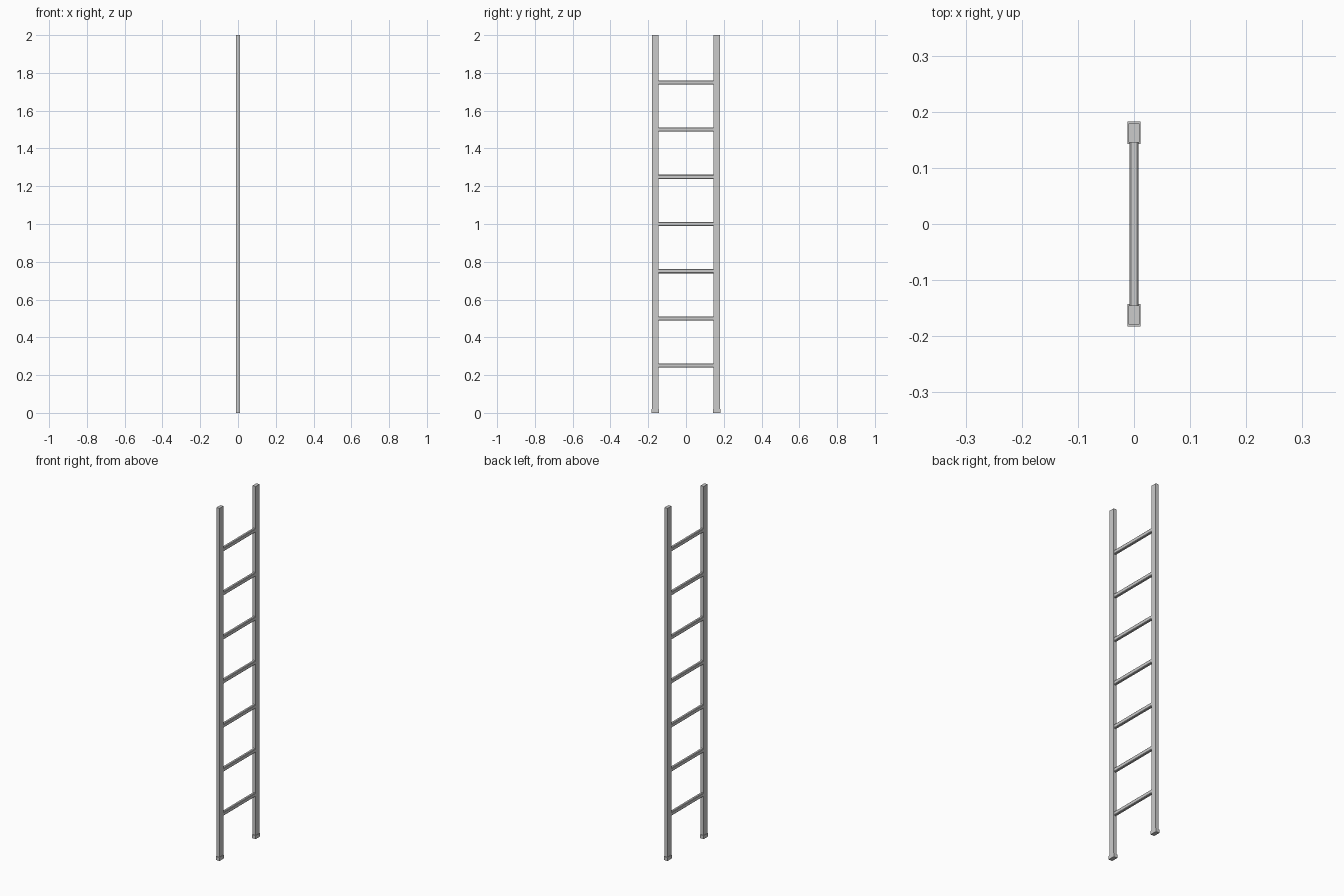
import bpy

if "Cube" in bpy.data.objects:
    bpy.data.objects.remove(bpy.data.objects["Cube"])

def box(name, size, loc, bevel=0.0):
    bpy.ops.mesh.primitive_cube_add(size=1, location=loc)
    o = bpy.context.object
    o.name = name
    o.scale = size
    bpy.ops.object.transform_apply(location=False, rotation=False, scale=True)
    if bevel:
        m = o.modifiers.new("bevel", 'BEVEL')
        m.width = bevel
        m.segments = 1
    return o

for side, label in ((-1, "left"), (1, "right")):
    # Upright rail
    box(label + "_rail", (0.019, 0.034, 1.99), (0, side * 0.1625, 1.005))
    # Slightly larger foot cap
    box(label + "_foot", (0.023, 0.040, 0.02), (0, side * 0.1625, 0.01))

# Evenly spaced rungs with chamfered edges
for i in range(1, 8):
    box(f"rung_{i}", (0.016, 0.30, 0.022), (0, 0, i * 0.25), 0.003)
